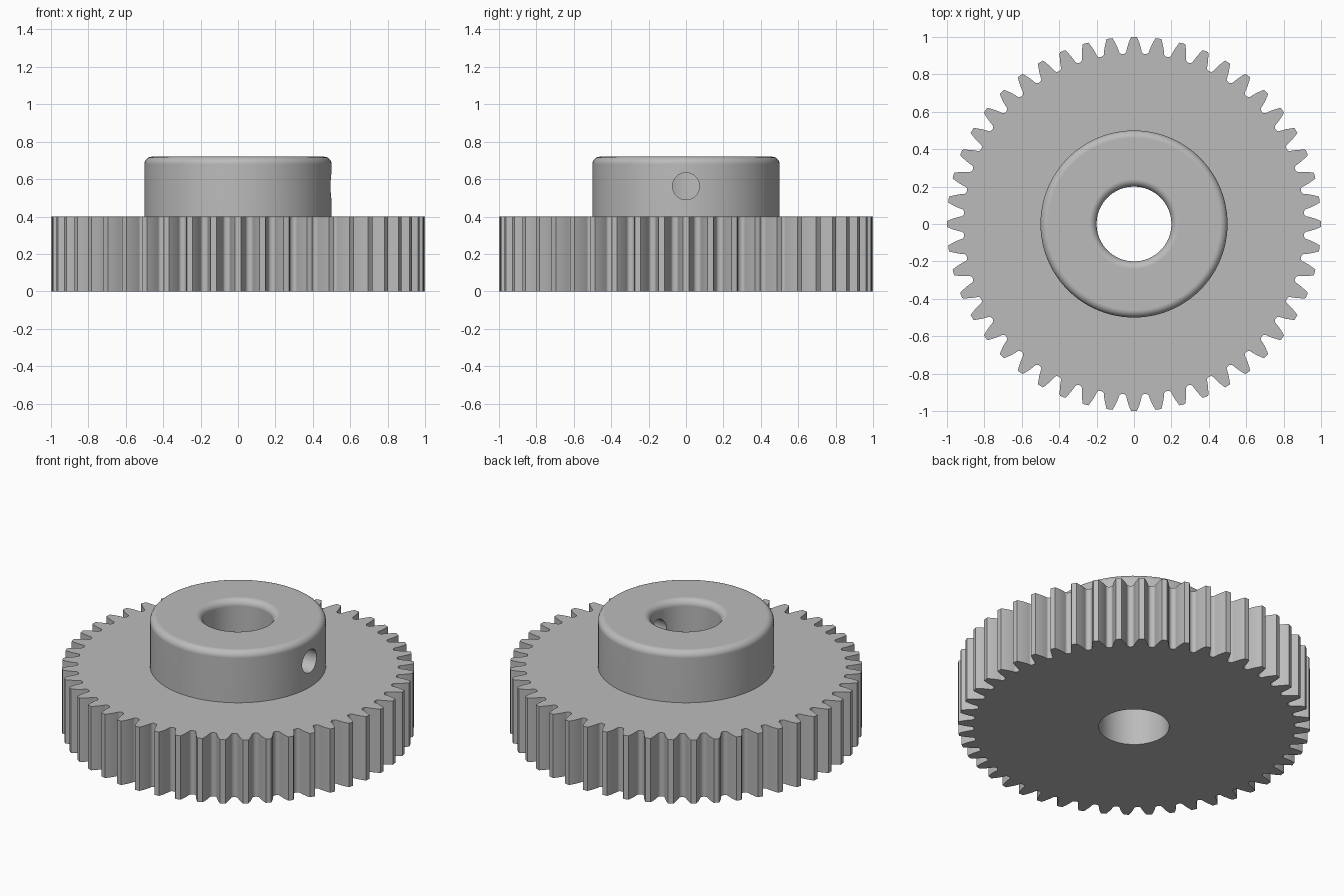
import bpy
import bmesh
from math import acos, cos, pi, sin, tan
from mathutils import Matrix

if "Cube" in bpy.data.objects:
    bpy.data.objects.remove(bpy.data.objects["Cube"], do_unlink=True)

TEETH = 48
MODULE = 0.04
PITCH = TEETH * MODULE / 2
BASE = PITCH * cos(pi / 9)
TIP, ROOT, FLANK = 1.0, 0.91, 0.926
GEAR_H, TOTAL_H = 0.4, 0.72
HUB_R, BORE_R, FILLET = 0.5, 0.2, 0.04

steel = bpy.data.materials.new("grey_steel")
steel.use_nodes = True
colour = (0.5, 0.5, 0.5, 1)
steel.diffuse_color = colour
steel.node_tree.nodes["Principled BSDF"].inputs["Base Color"].default_value = colour


def make_object(name, bm):
    bmesh.ops.recalc_face_normals(bm, faces=bm.faces)
    mesh = bpy.data.meshes.new(name)
    bm.to_mesh(mesh)
    bm.free()
    mesh.materials.append(steel)
    obj = bpy.data.objects.new(name, mesh)
    bpy.context.collection.objects.link(obj)
    return obj


def lathe(name, profile, steps=96):
    """Solid of revolution from (radius, height) points, capped at both ends."""
    bm = bmesh.new()
    rings = [[bm.verts.new((r * cos(2 * pi * i / steps), r * sin(2 * pi * i / steps), z))
              for i in range(steps)] for r, z in profile]
    for low, high in zip(rings, rings[1:]):
        for i in range(steps):
            j = (i + 1) % steps
            bm.faces.new((low[i], low[j], high[j], high[i]))
    bm.faces.new(rings[0])
    bm.faces.new(rings[-1])
    return make_object(name, bm)


def combine(target, other, operation):
    mod = target.modifiers.new(operation, 'BOOLEAN')
    mod.object, mod.operation, mod.solver = other, operation, 'EXACT'
    bpy.context.view_layer.objects.active = target
    bpy.ops.object.modifier_apply(modifier=mod.name)
    bpy.data.objects.remove(other, do_unlink=True)


def involute(angle):
    return tan(angle) - angle


def half_angle(r):
    """Half the angular thickness of a tooth at radius r."""
    return pi / (2 * TEETH) + involute(pi / 9) - involute(acos(BASE / r))


# One tooth: rising flank, falling flank, then the rounded valley
radii = [FLANK + (TIP - FLANK) * i / 5 for i in range(6)]
tooth = [(r, -half_angle(r)) for r in radii]
tooth += [(r, half_angle(r)) for r in reversed(radii)]
gap = pi / TEETH - half_angle(FLANK)
for i in range(1, 8):
    t = pi * i / 8
    tooth.append((FLANK - (FLANK - ROOT) * sin(t), pi / TEETH - gap * cos(t)))

# Toothed wheel
bm = bmesh.new()
outline = [bm.verts.new((r * cos(a + 2 * pi * k / TEETH), r * sin(a + 2 * pi * k / TEETH), 0))
           for k in range(TEETH) for r, a in tooth]
disc = bm.faces.new(outline)
top = bmesh.ops.extrude_face_region(bm, geom=[disc], use_keep_orig=True)["geom"]
bmesh.ops.translate(bm, vec=(0, 0, GEAR_H),
                    verts=[v for v in top if isinstance(v, bmesh.types.BMVert)])
gear = make_object("spur_gear", bm)

# Hub with a rounded upper rim
arc = [pi / 2 * i / 6 for i in range(7)]
rim = [(HUB_R - FILLET + FILLET * cos(a), TOTAL_H - FILLET + FILLET * sin(a)) for a in arc]
combine(gear, lathe("hub", [(HUB_R, GEAR_H - 0.1)] + rim), 'UNION')

# Shaft bore with a rounded mouth
mouth = [(BORE_R + FILLET - FILLET * cos(a), TOTAL_H - FILLET + FILLET * sin(a)) for a in arc]
bore = [(BORE_R, -0.1)] + mouth + [(BORE_R + FILLET, TOTAL_H + 0.1)]
combine(gear, lathe("bore_cutter", bore), 'DIFFERENCE')

# Set screw hole through the left side of the hub
screw = lathe("screw_hole_cutter", [(0.072, 0.1), (0.072, 0.6)], 40)
screw.data.transform(Matrix.Translation((0, 0, 0.562)) @ Matrix.Rotation(pi / 2, 4, 'Y'))
combine(gear, screw, 'DIFFERENCE')

# Smooth curves, crisp edges, flat faces kept flat
bpy.ops.object.select_all(action='DESELECT')
gear.select_set(True)
bpy.context.view_layer.objects.active = gear
bpy.ops.object.shade_smooth_by_angle(angle=pi / 6)
normals = gear.modifiers.new("weighted_normals", 'WEIGHTED_NORMAL')
normals.keep_sharp = True
